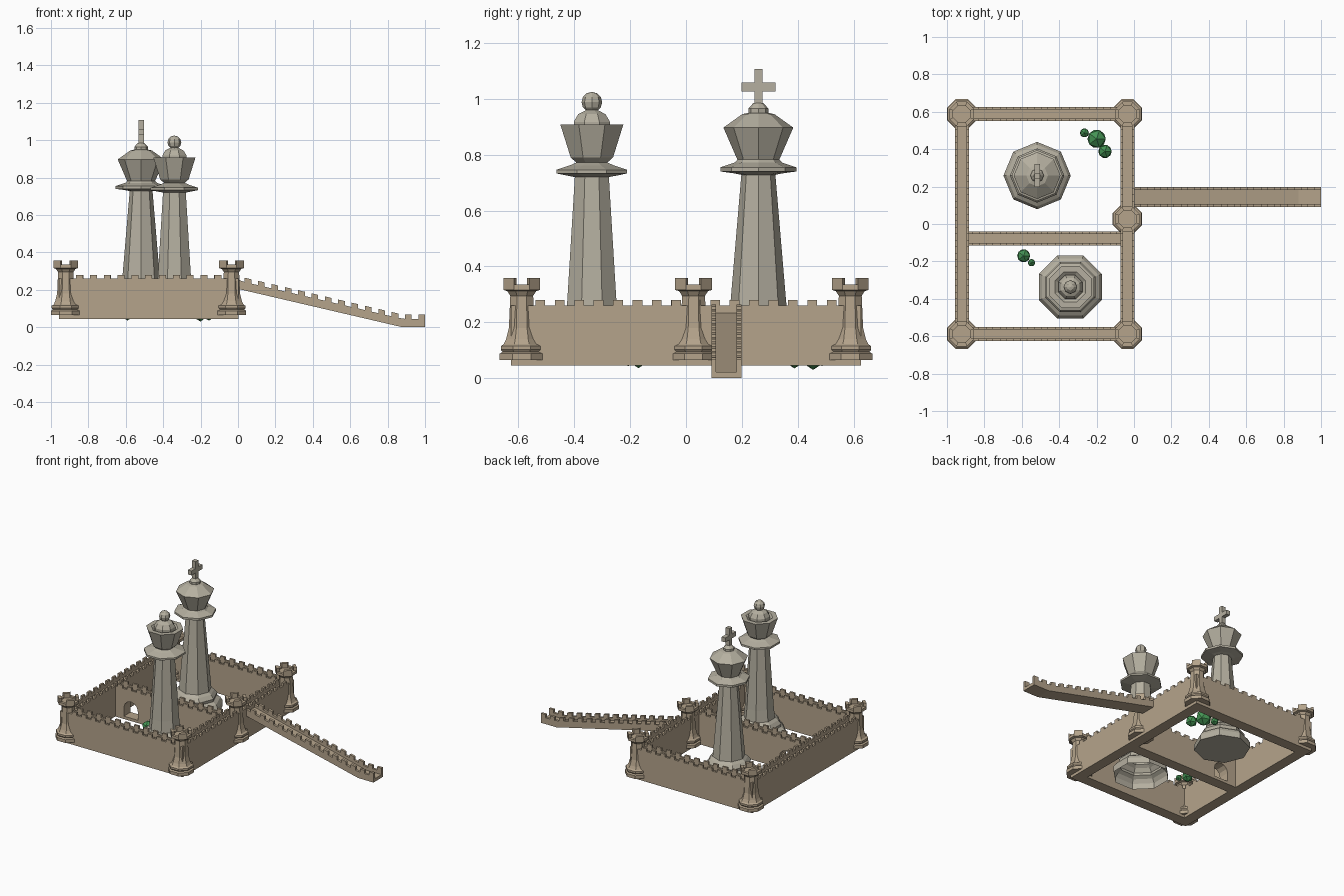
import bpy, bmesh, math
from mathutils import Matrix

if "Cube" in bpy.data.objects:
    bpy.data.objects.remove(bpy.data.objects["Cube"])

def material(name, col):
    m = bpy.data.materials.new(name)
    m.diffuse_color = (*col, 1)
    m.use_nodes = True
    m.node_tree.nodes["Principled BSDF"].inputs["Base Color"].default_value = m.diffuse_color
    return m

TAN = material("sandstone", (0.46, 0.37, 0.26))
STONE = material("pale_stone", (0.46, 0.43, 0.35))
GREEN = material("leaves", (0.06, 0.30, 0.09))
K = 1 / math.cos(math.pi / 8)   # apothem -> circumradius for octagons

def finish(bm, name, mat, loc=(0, 0, 0)):
    bmesh.ops.recalc_face_normals(bm, faces=bm.faces)
    me = bpy.data.meshes.new(name)
    bm.to_mesh(me)
    bm.free()
    me.materials.append(mat)
    ob = bpy.data.objects.new(name, me)
    ob.location = loc
    bpy.context.collection.objects.link(ob)
    return ob

def box(bm, x0, x1, y0, y1, z0, z1):
    mat = Matrix.Translation(((x0 + x1) / 2, (y0 + y1) / 2, (z0 + z1) / 2))
    bmesh.ops.create_cube(bm, size=1, matrix=mat @ Matrix.Diagonal((x1 - x0, y1 - y0, z1 - z0, 1)))

def prism(bm, pts, y0, y1):
    a = [bm.verts.new((x, y0, z)) for x, z in pts]
    b = [bm.verts.new((x, y1, z)) for x, z in pts]
    bm.faces.new(a)
    bm.faces.new(b[::-1])
    for i in range(len(a)):
        j = (i + 1) % len(a)
        bm.faces.new((a[i], b[i], b[j], a[j]))

def lathe(bm, profile, start, open_bottom=False):
    rings = [[bm.verts.new((r * math.cos(start + i * math.pi / 4), r * math.sin(start + i * math.pi / 4), z))
              for i in range(8)] for r, z in profile]
    for a, b in zip(rings, rings[1:]):
        for i in range(8):
            j = (i + 1) % 8
            bm.faces.new((a[i], a[j], b[j], b[i]))
    if not open_bottom:
        bm.faces.new(rings[0][::-1])
    bm.faces.new(rings[-1])

# --- Castle walls: channel-shaped top with battlements on both edges ---
BOT, WALK, LEDGE, TOP, HW, RIM = 0.045, 0.235, 0.26, 0.28, 0.038, 0.014

def wall(name, length, centre, along_y=False, arch=None):
    bm = bmesh.new()
    h = length / 2
    outline = [(h, BOT), (h, WALK), (-h, WALK), (-h, BOT)]
    if arch is not None:
        w = 0.055
        outline.append((arch - w, BOT))
        outline += [(arch - w * math.cos(t), 0.125 + w * math.sin(t))
                    for t in [i * math.pi / 6 for i in range(7)]]
        outline.append((arch + w, BOT))
        box(bm, arch - w, arch + w, -HW, HW, BOT, 0.065)
    prism(bm, outline, -HW, HW)
    n = round(length / 0.0715)
    step = length / n
    for y0 in (-HW, HW - RIM):
        pts = [(h, WALK), (h, LEDGE)]
        for i in range(n):
            x = h - (i + 0.25) * step
            pts += [(x, LEDGE), (x, TOP), (x - step / 2, TOP), (x - step / 2, LEDGE)]
        pts += [(-h, LEDGE), (-h, WALK)]
        prism(bm, pts, y0, y0 + RIM)
    ob = finish(bm, name, TAN, (*centre, 0))
    if along_y:
        ob.rotation_euler.z = math.pi / 2

XL, XR, YT = -0.92, -0.035, 0.588
XM, LX = (XL + XR) / 2, XR - XL + 0.076
wall("front_wall", LX, (XM, -YT))
wall("back_wall", LX, (XM, YT))
wall("left_wall", 2 * YT + 0.076, (XL, 0), True)
wall("right_wall", 2 * YT + 0.076, (XR, 0), True)
wall("dividing_wall", XR - XL - 0.076, (XM, -0.078), arch=-0.76 - XM)

# --- Octagonal wall towers ---
def tower(name, x, y):
    bm = bmesh.new()
    prof = [(.079, .065), (.079, .088), (.069, .094), (.075, .102), (.075, .115), (.064, .122),
            (.056, .14), (.046, .18), (.041, .295), (.052, .312), (.066, .316), (.066, .335),
            (.046, .335), (.046, .325)]
    lathe(bm, [(r * K, z) for r, z in prof], math.pi / 8)
    for q in range(4):   # crown blocks on the diagonal sides
        c = math.pi / 4 + q * math.pi / 2
        vs = [[bm.verts.new((r * K * math.cos(c + s), r * K * math.sin(c + s), z))
               for r, s in ((.066, -math.pi / 8), (.066, math.pi / 8), (.046, math.pi / 8), (.046, -math.pi / 8))]
              for z in (.335, .358)]
        bm.faces.new(vs[0])
        bm.faces.new(vs[1])
        for i in range(4):
            j = (i + 1) % 4
            bm.faces.new((vs[0][i], vs[0][j], vs[1][j], vs[1][i]))
    finish(bm, name, TAN, (x, y, 0))

for nm, x, y in (("front_left", XL - .001, -YT), ("front_right", XR, -YT), ("back_left", XL - .001, YT),
                 ("back_right", XR, YT), ("gate", XR, 0.027)):
    tower(nm + "_tower", x, y)

# --- Sloping ramp with stepped parapets ---
bm = bmesh.new()
RY0, RY1 = 0.091, 0.198
def slope(x):
    return max(0.0, 0.205 * (1 - x / 0.88))
prism(bm, [(0, .205), (.88, 0), (1, 0), (1, .022), (.88, .022), (0, .235)], RY0, RY1)
for y0 in (RY0, RY1 - 0.017):
    pts = [(0, .215), (0, slope(0) + .05)]
    step = 1 / 14
    for i in range(14):
        a, b = (i + .5) * step, (i + 1) * step
        if i == 13:
            b = 1
        pts += [(a, slope(a) + .045), (a, slope(a) + .068), (b, slope(b) + .068)]
        if i < 13:
            pts.append((b, slope(b) + .045))
    pts += [(1, .01), (.88, .01)]
    prism(bm, pts, y0, y0 + 0.017)
finish(bm, "ramp", TAN)

# --- Tall keep tower with a cross ---
bm = bmesh.new()
lathe(bm, [(.18, .062), (.18, .1), (.165, .125), (.14, .14), (.145, .16), (.125, .185), (.106, .2),
           (.099, .28), (.061, .728), (.085, .733), (.136, .74), (.136, .755), (.085, .772), (.075, .782),
           (.125, .897), (.058, .945), (.036, .95), (.036, .965), (.018, .985)], 0)
box(bm, -.0145, .0145, -.0145, .0145, .975, 1.107)
box(bm, -.0145, .0145, -.061, .061, 1.027, 1.058)
finish(bm, "cross_tower", STONE, (-0.518, 0.259, 0))

# --- Second keep tower with a ball finial ---
bm = bmesh.new()
lathe(bm, [(.182, .06), (.182, .1), (.165, .125), (.14, .14), (.145, .16), (.125, .185), (.103, .2),
           (.095, .28), (.066, .72), (.1, .726), (.137, .733), (.137, .746), (.085, .762), (.06, .772),
           (.082, .79), (.122, .908), (.088, .908), (.07, .895), (.07, .918), (.053, .945), (.022, .96)],
      math.pi / 8, open_bottom=True)
bmesh.ops.create_uvsphere(bm, u_segments=8, v_segments=6, radius=.037,
                          matrix=Matrix.Translation((0, 0, .988)))
finish(bm, "ball_tower", STONE, (-0.34, -0.337, 0))

# --- Courtyard bushes ---
for i, (x, y, z, r) in enumerate(((-.2, .455, .085, .055), (-.155, .388, .075, .04), (-.265, .487, .07, .027),
                                  (-.59, -.17, .075, .039), (-.548, -.207, .065, .022))):
    bm = bmesh.new()
    bmesh.ops.create_icosphere(bm, subdivisions=1, radius=r)
    finish(bm, f"bush_{i + 1}", GREEN, (x, y, z))
